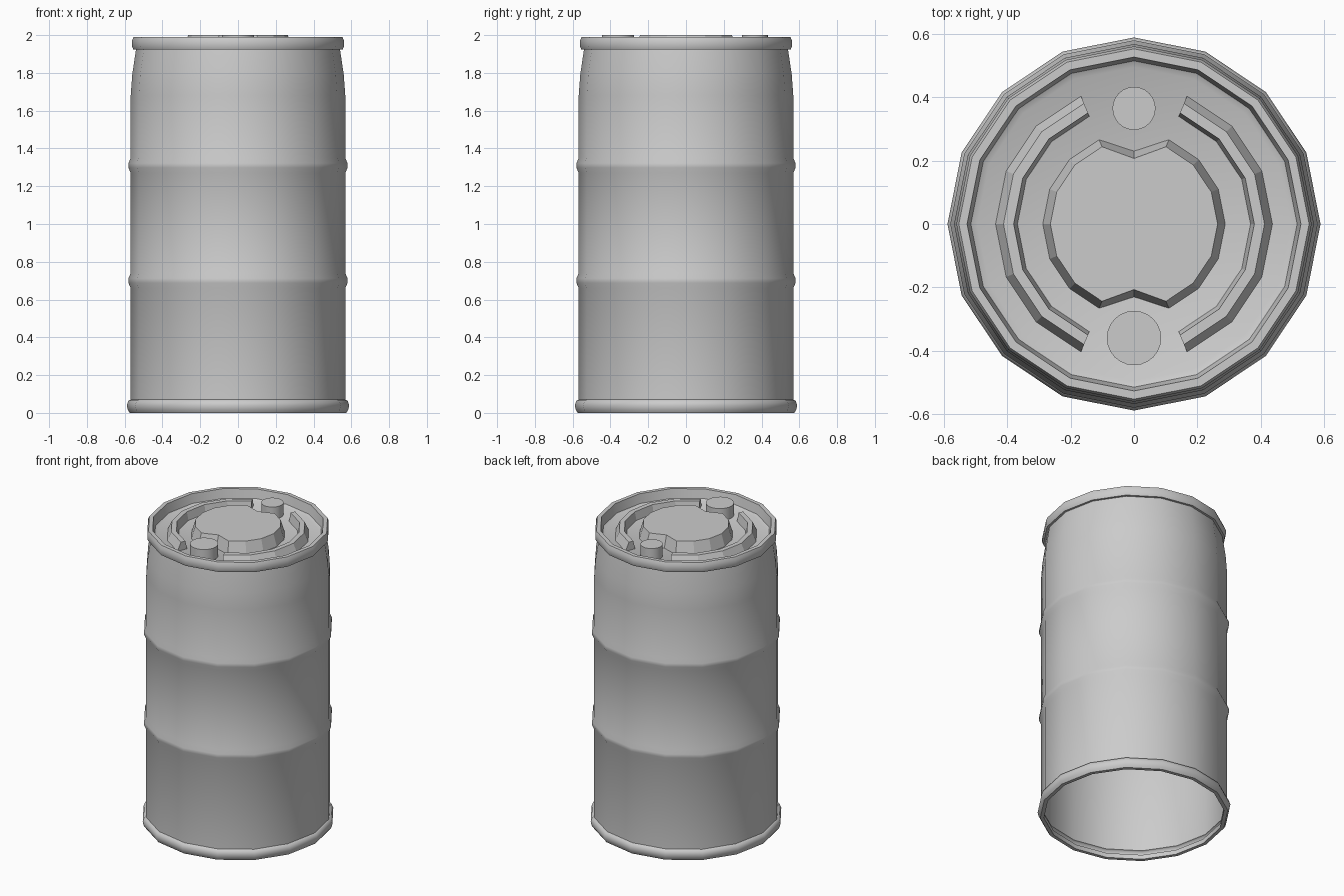
import bpy, bmesh, math

SIDES = 16
STEP = 2 * math.pi / SIDES
FLOOR = 1.92

cube = bpy.data.objects.get("Cube")
if cube:
    bpy.data.objects.remove(cube, do_unlink=True)

grey = bpy.data.materials.new("plain grey")
grey.use_nodes = True
colour = (0.6, 0.6, 0.6, 1)
grey.diffuse_color = colour
grey.node_tree.nodes["Principled BSDF"].inputs["Base Color"].default_value = colour


def polar(r, a, z):
    return (r * math.cos(a), r * math.sin(a), z)


def finish(name, bm, smooth=None):
    mesh = bpy.data.meshes.new(name)
    bm.to_mesh(mesh)
    bm.free()
    mesh.materials.append(grey)
    obj = bpy.data.objects.new(name, mesh)
    bpy.context.collection.objects.link(obj)
    if smooth:
        bpy.ops.object.select_all(action="DESELECT")
        obj.select_set(True)
        bpy.context.view_layer.objects.active = obj
        bpy.ops.object.shade_smooth_by_angle(angle=math.radians(smooth))
    return obj


def loft(bm, rings, closed=True):
    """Join consecutive rings of points with quads."""
    rows = [[bm.verts.new(p) for p in ring] for ring in rings]
    n = len(rows[0])
    for a, b in zip(rows, rows[1:]):
        for i in range(n if closed else n - 1):
            j = (i + 1) % n
            bm.faces.new((a[i], a[j], b[j], b[i]))
    return rows


def lathe(name, profile, smooth, cap=False):
    bm = bmesh.new()
    rows = loft(bm, [[polar(r, i * STEP, z) for i in range(SIDES)] for r, z in profile])
    if cap:
        bm.faces.new(rows[-1])
    return finish(name, bm, smooth)


# Barrel wall, open below, with a rolled base and two hoops
wall = [(0.55, 0.03), (0.55, 0), (0.573, 0), (0.583, 0.015), (0.589, 0.04), (0.58, 0.065), (0.568, 0.07)]
for z in (0.7, 1.31):
    wall += [(0.568, z - 0.04), (0.58, z - 0.012), (0.58, z + 0.012), (0.568, z + 0.04)]
wall += [(0.568, 1.68), (0.56, 1.79), (0.54, 1.925)]
lathe("barrel_wall", wall, 50)

# Lid with raised rim and sunken floor
lathe("lid", [(0.54, 1.925), (0.555, 1.925), (0.561, 1.94), (0.561, 1.97),
              (0.553, 1.99), (0.527, 1.99), (0.515, 1.93), (0.495, FLOOR)], 40, cap=True)

# Raised centre plate, notched beside each bung
bm = bmesh.new()
rings = []
for r, notch, z in ((0.288, 0.23, FLOOR), (0.264, 0.207, 2.0)):
    rings.append([polar(notch if i % 8 == 4 else r, i * STEP, z) for i in range(SIDES)])
bm.faces.new(loft(bm, rings)[-1])
finish("centre_plate", bm)

# Curved ribs either side of the plate
section = [(0.437, FLOOR), (0.412, 1.975), (0.38, 1.975), (0.368, FLOOR)]
for name, start in (("left_rib", 0), ("right_rib", math.pi)):
    bm = bmesh.new()
    rows = loft(bm, [[polar(r, start + i * STEP, z) for i in range(-3, 4)]
                     for r, z in section], closed=False)
    bm.faces.new([row[0] for row in reversed(rows)])
    bm.faces.new([row[-1] for row in rows])
    bmesh.ops.recalc_face_normals(bm, faces=bm.faces)
    finish(name, bm)

# Round bungs
for name, y, r in (("front_bung", -0.36, 0.086), ("back_bung", 0.365, 0.068)):
    bm = bmesh.new()
    rings = [[(r * math.cos(a), y + r * math.sin(a), z)
              for a in (i * math.pi / 12 for i in range(24))] for z in (FLOOR, 2.0)]
    bm.faces.new(loft(bm, rings)[-1])
    finish(name, bm, 40)
